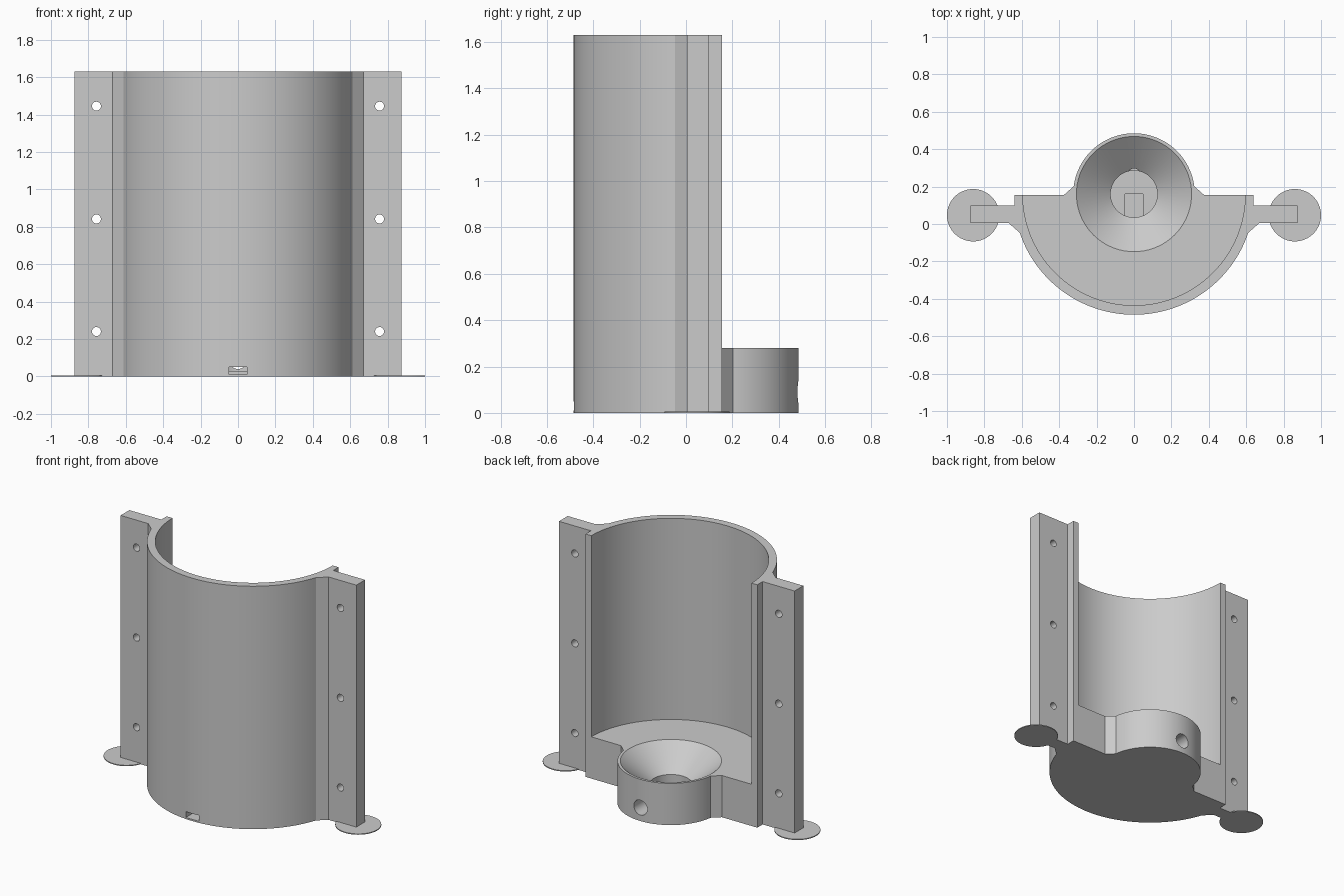
import bpy, bmesh, math
from mathutils import Matrix

if "Cube" in bpy.data.objects:
    bpy.data.objects.remove(bpy.data.objects["Cube"])

CY = 0.16                      # shared axis of shell and cup
HEIGHT, BASE = 1.63, 0.28      # full height, height of the solid base

grey = bpy.data.materials.new("light grey")
grey.diffuse_color = (0.6, 0.6, 0.6, 1)
grey.use_nodes = True
grey.node_tree.nodes["Principled BSDF"].inputs["Base Color"].default_value = grey.diffuse_color


def make(name, bm):
    bmesh.ops.recalc_face_normals(bm, faces=bm.faces)
    me = bpy.data.meshes.new(name)
    bm.to_mesh(me)
    bm.free()
    me.materials.append(grey)
    ob = bpy.data.objects.new(name, me)
    bpy.context.collection.objects.link(ob)
    return ob


def prism(name, pts, z0, z1):
    bm = bmesh.new()
    face = bm.faces.new([bm.verts.new((x, y, z0)) for x, y in pts])
    top = bmesh.ops.extrude_face_region(bm, geom=[face])["geom"]
    bmesh.ops.translate(bm, vec=(0, 0, z1 - z0),
                        verts=[v for v in top if isinstance(v, bmesh.types.BMVert)])
    return make(name, bm)


def arc(r, a0, a1, n):
    return [(r * math.cos(a0 + (a1 - a0) * i / n),
             CY + r * math.sin(a0 + (a1 - a0) * i / n)) for i in range(n + 1)]


def cylinder(name, r, depth, loc, segs, along_y=False):
    bm = bmesh.new()
    rot = Matrix.Rotation(math.pi / 2, 4, 'X') if along_y else Matrix()
    bmesh.ops.create_cone(bm, cap_ends=True, segments=segs, radius1=r, radius2=r,
                          depth=depth, matrix=Matrix.Translation(loc) @ rot)
    return make(name, bm)


def cut(target, cutter):
    cutter.hide_render = True
    mod = target.modifiers.new("cut", 'BOOLEAN')
    mod.operation, mod.solver, mod.object = 'DIFFERENCE', 'EXACT', cutter
    bpy.context.view_layer.objects.active = target
    bpy.ops.object.modifier_apply(modifier=mod.name)
    bpy.data.objects.remove(cutter)


def smooth(ob):
    bpy.ops.object.select_all(action='DESELECT')
    ob.select_set(True)
    bpy.context.view_layer.objects.active = ob
    bpy.ops.object.shade_smooth_by_angle(angle=math.radians(25))


# Plan outline: front shell arc, right flange, cup arc at the back, left flange
a = math.asin((-0.047 - CY) / 0.645)
c = math.asin((0.202 - CY) / 0.325)
side = [(0.67, 0.005), (0.875, 0.005), (0.875, 0.098), (0.638, 0.098),
        (0.638, 0.155), (0.375, 0.155)]
outline = (arc(0.645, math.pi - a, 2 * math.pi + a, 80) + side
           + arc(0.325, c, math.pi - c, 64)
           + [(-x, y) for x, y in reversed(side)])
body = prism("holder_body", outline, 0, HEIGHT)

# Open half-round cavity above the base
cut(body, prism("cavity_cutter",
                arc(0.595, math.pi, 2 * math.pi, 96) + [(0.595, 1), (-0.595, 1)],
                BASE, 2))

# Funnel bowl with a straight well below it
bm = bmesh.new()
rings = []
for r, z in ((0.125, 0.03), (0.125, 0.13), (0.308, BASE), (0.3324, 0.30)):
    rings.append([bm.verts.new((x, y, z)) for x, y in arc(r, 0, 2 * math.pi, 72)[:-1]])
for lo, hi in zip(rings, rings[1:]):
    for i in range(72):
        j = (i + 1) % 72
        bm.faces.new((lo[i], lo[j], hi[j], hi[i]))
bm.faces.new(rings[0])
bm.faces.new(rings[-1])
cut(body, make("funnel_cutter", bm))

# Slot from the front into the well, round port at the back of the cup
cut(body, prism("slot_cutter",
                [(-0.048, -0.6), (0.048, -0.6), (0.048, CY), (-0.048, CY)], 0.011, 0.05))
cut(body, cylinder("port_cutter", 0.05, 0.4, (0, 0.4, 0.09), 32, True))

# Three screw holes in each flange
for x in (-0.757, 0.757):
    for z in (0.24, 0.842, 1.445):
        cut(body, cylinder("screw_hole_cutter", 0.024, 0.4, (x, 0.05, z), 24, True))
smooth(body)

# Thin round feet under the flange ends
for name, x in (("left_foot_disc", -0.86), ("right_foot_disc", 0.86)):
    smooth(cylinder(name, 0.14, 0.006, (x, 0.047, 0.003), 64))
